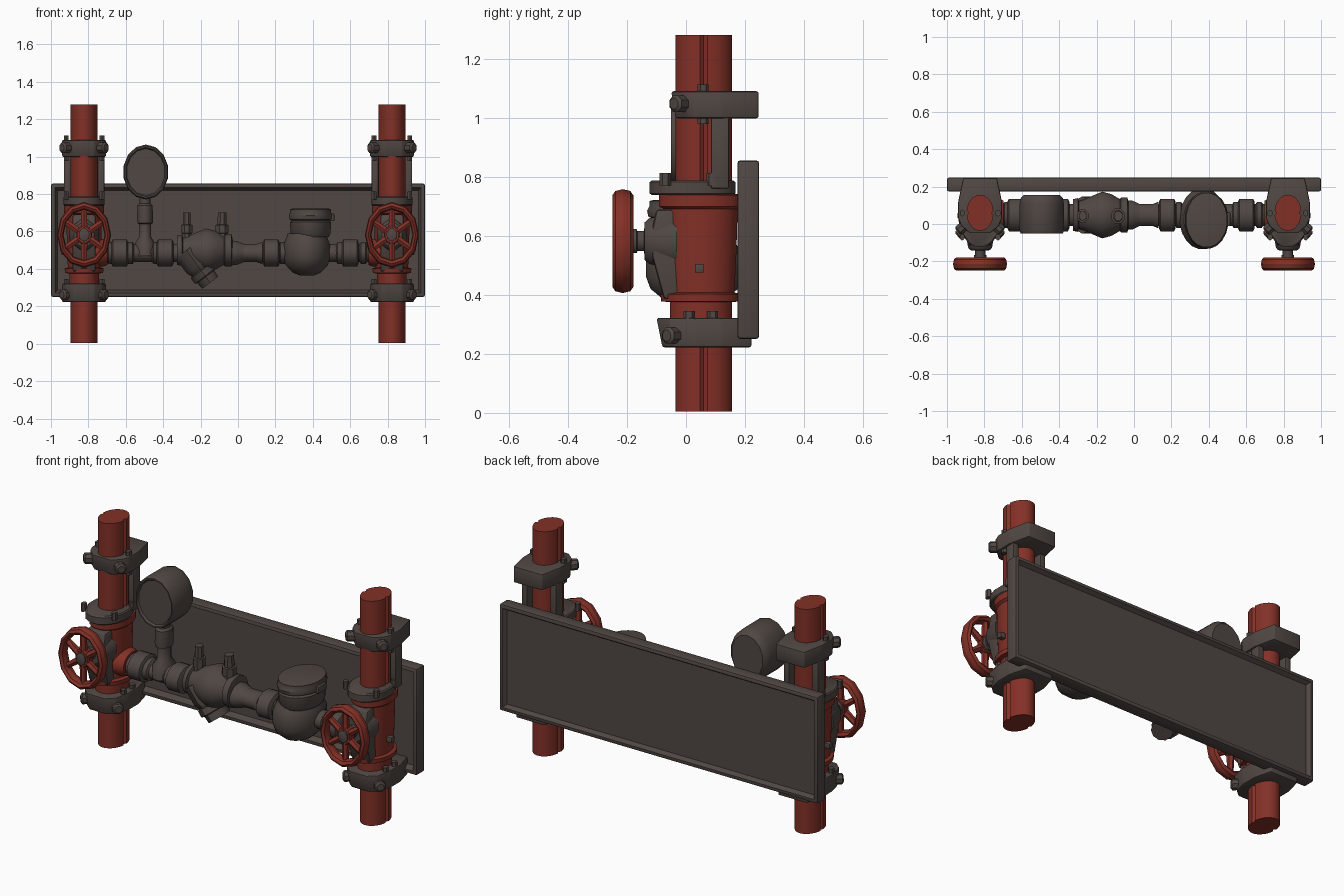
import bpy, bmesh, math
from mathutils import Vector

if "Cube" in bpy.data.objects:
    bpy.data.objects.remove(bpy.data.objects["Cube"])


def material(name, col):
    m = bpy.data.materials.new(name)
    m.diffuse_color = (*col, 1)
    m.use_nodes = True
    m.node_tree.nodes["Principled BSDF"].inputs["Base Color"].default_value = m.diffuse_color
    return m


RED = material("red_paint", (0.225, 0.03, 0.02))
GREY = material("dark_iron", (0.08, 0.063, 0.056))


def finish(name, bm, mat, angle=38):
    bmesh.ops.recalc_face_normals(bm, faces=bm.faces)
    me = bpy.data.meshes.new(name)
    bm.to_mesh(me)
    bm.free()
    me.materials.append(mat)
    for p in me.polygons:
        p.use_smooth = True
    me.set_sharp_from_angle(angle=math.radians(angle))
    ob = bpy.data.objects.new(name, me)
    bpy.context.collection.objects.link(ob)
    return ob


def lathe(name, origin, axis, rings, scale, mat, sides=16):
    """Turned part: rings are (distance along axis, radius)."""
    o, a, sc = Vector(origin), Vector(axis).normalized(), Vector(scale)
    u = a.cross(Vector((0, 1, 0)) if abs(a.y) < .9 else Vector((0, 0, 1))).normalized()
    v = a.cross(u)
    bm = bmesh.new()
    loops = []
    for t, r in rings:
        loop = []
        for i in range(sides):
            w = 2 * math.pi * (i + .5) / sides
            loop.append(bm.verts.new(o + a * t + (u * math.cos(w) + v * math.sin(w)) * r * sc))
        loops.append(loop)
    for A, B in zip(loops, loops[1:]):
        for i in range(sides):
            j = (i + 1) % sides
            bm.faces.new((A[i], A[j], B[j], B[i]))
    bm.faces.new(loops[0])
    bm.faces.new(loops[-1])
    return finish(name, bm, mat)


def prism(name, bottom, top, mat, bevel=0.0):
    """Solid between two outlines of 3D points."""
    bm = bmesh.new()
    A = [bm.verts.new(p) for p in bottom]
    B = [bm.verts.new(p) for p in top]
    n = len(A)
    bm.faces.new(A)
    bm.faces.new(B)
    for i in range(n):
        bm.faces.new((A[i], A[(i + 1) % n], B[(i + 1) % n], B[i]))
    if bevel:
        bmesh.ops.bevel(bm, geom=bm.edges[:], offset=bevel, segments=2, affect='EDGES', profile=.5)
    return finish(name, bm, mat)


def box(name, lo, hi, mat, bevel=0.0):
    pts = [(lo[0], lo[1]), (hi[0], lo[1]), (hi[0], hi[1]), (lo[0], hi[1])]
    return prism(name, [(*p, lo[2]) for p in pts], [(*p, hi[2]) for p in pts], mat, bevel)


SX = (1, 1.2, 1)       # cross-section stretch for parts along x
SZ = (.76, 1, 1)       # for upright parts
SY = (.83, 1, 1)       # for parts facing the front
LY = .048              # depth of the horizontal line

# back panel: tray with a raised rim on both faces
bm = bmesh.new()
bmesh.ops.create_cube(bm, size=1)
for v in bm.verts:
    v.co = Vector((v.co.x * 2, .211 + v.co.y * .074, .553 + v.co.z * .605))
bmesh.ops.bevel(bm, geom=bm.edges[:], offset=.01, segments=2, affect='EDGES', profile=.5)
bm.normal_update()
for s, depth in ((-1, -.036), (1, -.022)):
    f = max((f for f in bm.faces if f.normal.y * s > .9), key=lambda f: f.calc_area())
    bmesh.ops.inset_region(bm, faces=[f], thickness=.016, depth=0)
    bmesh.ops.inset_region(bm, faces=[f], thickness=.02, depth=depth)
finish("back_panel", bm, GREY, 30)


def clamp_outline(x, z, front, back):
    half = [(.055, front), (.1, front + .04), (.117, .03), (.117, .12), (.09, back)]
    pts = half + [(-a, b) for a, b in reversed(half)]
    return [(x + a, b, z) for a, b in pts]


# two identical valve stacks
for side, s in (("left", -1), ("right", 1)):
    x = s * .823
    # main pipe: oval with a narrow groove down each flank
    prof = []
    for i in range(48):
        w = 2 * math.pi * i / 48
        k = .84 if i % 24 == 0 else 1
        prof.append((x + .072 * k * math.cos(w), .06 + .096 * math.sin(w)))
    prism(side + "_main_pipe", [(*p, .005) for p in prof], [(*p, 1.28) for p in prof], RED)

    # pipe clamps reaching back to the wall
    prism(side + "_upper_clamp", clamp_outline(x, .998, -.035, .246),
          clamp_outline(x, 1.09, -.05, .246), GREY, .008)
    prism(side + "_lower_clamp", clamp_outline(x, .222, -.08, .222),
          clamp_outline(x, .322, -.1, .222), GREY, .008)
    # clamp bolts
    for z, y in ((1.048, -.03), (.262, -.055)):
        for d in (-1, 1):
            lathe(side + "_clamp_bolt", (x + d * .085, y + .02, z), (d, -.9, 0),
                  [(0, .03), (.038, .03), (.046, .02)], (1, 1, 1), GREY, 8)
    for z, ys in ((.322, (.01, .09)), (.998, (.058,)), (1.09, (.058,)), (.79, (-.07, .088))):
        for d in (-1, 1):
            for y in ys:
                lathe(side + "_flange_bolt", (x + d * .096, y, z - .02), (0, 0, 1),
                      [(0, .019), (.043, .019)], SZ, GREY, 6)
    # struts between upper clamp and flange
    for d in (-1, 1):
        c = x + d * .09
        box(side + "_strut", (c - .018, .084, .76), (c + .018, .146, 1.02), GREY, .006)

    # valve body, collars and top flange
    lathe(side + "_valve_body", (x, .05, 0), (0, 0, 1),
          [(.32, .105), (.375, .105), (.378, .135), (.402, .138), (.408, .115), (.55, .122),
           (.69, .126), (.7, .142), (.738, .142), (.742, .12)], SZ, RED, 24)
    lathe(side + "_top_flange", (x, .022, 0), (0, 0, 1),
          [(.738, .14), (.744, .148), (.782, .148), (.788, .14)], SZ, GREY, 16)
    # bonnet wedge and stem
    yz = [(-.1, .69), (-.12, .6), (-.115, .53), (-.075, .385), (.0, .385), (.0, .69)]
    prism(side + "_bonnet", [(x - .062, *p) for p in yz], [(x + .062, *p) for p in yz], GREY, .012)
    lathe(side + "_stem", (x, 0, .582), (0, -1, 0),
          [(.03, .1), (.125, .08), (.14, .066), (.142, .035), (.165, .035), (.167, .042),
           (.185, .042), (.19, .035), (.238, .035), (.242, .025)], SY, GREY, 12)
    # side plug
    box(side + "_side_plug", (x + s * .09 - .03, .03, .475), (x + s * .09 + .03, .06, .505), GREY, .003)

    # hand wheel
    bpy.ops.mesh.primitive_torus_add(major_segments=12, minor_segments=8, major_radius=.155,
                                     minor_radius=.021, location=(x, -.214, .582),
                                     rotation=(math.pi / 2, 0, 0))
    rim = bpy.context.object
    rim.name = side + "_wheel_rim"
    rim.scale = (.82, 1, 1.7)
    rim.data.materials.append(RED)
    bpy.ops.object.shade_smooth_by_angle(angle=math.radians(40))
    lathe(side + "_wheel_hub", (x, 0, .582), (0, -1, 0),
          [(.185, .052), (.222, .052), (.228, .045)], SY, RED, 12)
    for i in range(6):
        w = math.pi * (i / 3 + 1 / 6)
        d = Vector((math.cos(w) * .82, 0, math.sin(w)))
        lathe(side + "_wheel_spoke", Vector((x, -.21, .582)) + d * .03, d,
              [(0, .021), (.125 * d.length, .016)], (1, 1, 1), RED, 6)

    # red outlet joining the valve to the line
    lathe(side + "_outlet", (x, LY, .485), (-s, 0, 0),
          [(0, .075), (.1, .075), (.125, .065)], SX, RED, 16)

# horizontal line and fittings
L = (0, LY, .485)
lathe("line_pipe", L, (1, 0, 0), [(-.72, .05), (.72, .05)], SX, GREY)
for n, c in enumerate((-.632, -.39, .178, .6)):
    lathe("union_nut_%d" % n, L, (1, 0, 0),
          [(c - .045, .06), (c - .037, .075), (c + .037, .075), (c + .045, .06)], SX, GREY, 12)
for n, c in enumerate((-.575, -.44, .24, .545, .67, -.68)):
    lathe("line_collar_%d" % n, L, (1, 0, 0),
          [(c - .02, .05), (c - .012, .06), (c + .012, .06), (c + .02, .05)], SX, GREY, 12)
lathe("reducer", L, (1, 0, 0),
      [(-.05, .068), (-.01, .066), (.03, .05), (.07, .042), (.1, .05), (.13, .06)], SX, GREY)

# gauge on its tee
lathe("gauge_stem", (-.497, LY, 0), (0, 0, 1),
      [(.47, .075), (.54, .07), (.57, .045), (.64, .045), (.645, .056), (.665, .058),
       (.74, .055), (.75, .04), (.8, .04)], SZ, GREY, 12)
lathe("gauge_case", (-.493, .05, .918), (0, 1, 0),
      [(-.088, .125), (-.1, .132), (-.1, .14), (-.085, .147), (.06, .146), (.09, .138), (.105, .12)],
      SY, GREY, 14)

# strainer with slanted leg and two test plugs
lathe("strainer_body", (0, LY, .5), (1, 0, 0),
      [(-.325, .08), (-.3, .085), (-.295, .07), (-.275, .075), (-.22, .098), (-.17, .118),
       (-.12, .105), (-.075, .08), (-.07, .088), (-.035, .088), (-.03, .065)], (1, 1.08, 1), GREY, 16)
lathe("strainer_leg", (-.275, LY, .5), (.12, 0, -.165),
      [(0, .08), (.1, .078), (.13, .066), (.135, .076), (.17, .076), (.175, .062), (.215, .058)],
      (.95, 1.25, 1), GREY, 10)
for n, (c, k) in enumerate(((-.274, 1), (-.085, 1.15))):
    lathe("test_plug_%d" % n, (c, LY - .005, 0), (0, 0, 1),
          [(.52, .032 * k), (.59, .032 * k), (.592, .038 * k), (.635, .038 * k), (.637, .027 * k),
           (.702, .025 * k)], (.85, 1, 1), GREY, 8)

# water meter: bowl, register head and lid
lathe("meter_bowl", (.368, LY - .02, 0), (0, 0, 1),
      [(.365, .05), (.38, .1), (.42, .15), (.46, .165), (.53, .165), (.56, .15), (.59, .135)],
      SZ, GREY, 20)
lathe("meter_head", (.388, LY - .027, 0), (0, 0, 1),
      [(.57, .13), (.59, .142), (.65, .147), (.658, .132), (.664, .15), (.685, .155),
       (.7, .147), (.718, .147), (.722, .13)], SZ, GREY, 20)
box("lid_hinge", (.485, LY - .06, .655), (.515, LY + .015, .695), GREY, .006)
